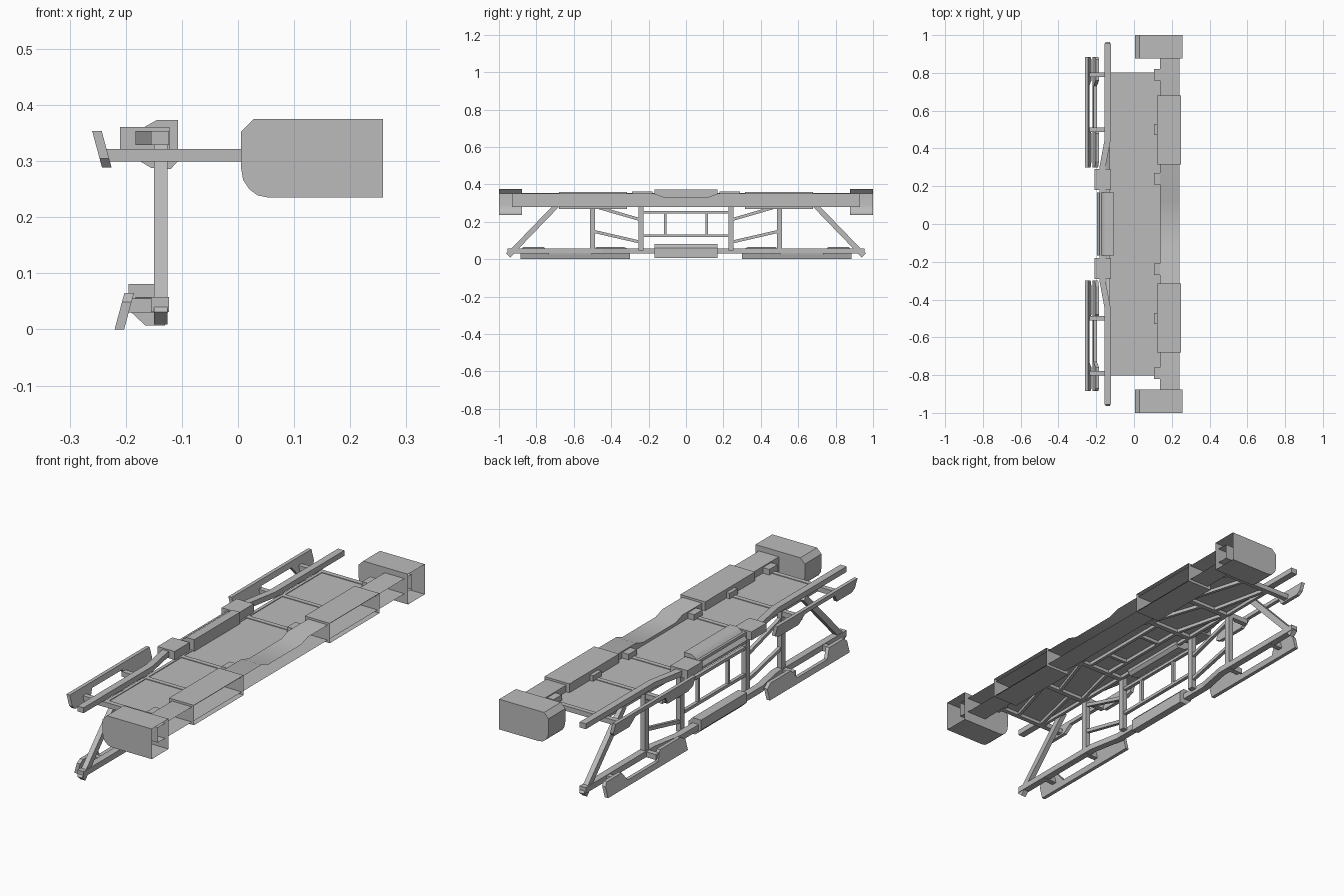
import bpy, bmesh
from mathutils import Vector

if "Cube" in bpy.data.objects:
    bpy.data.objects.remove(bpy.data.objects["Cube"])

grey = bpy.data.materials.new("plain grey")
grey.use_nodes = True
COLOUR = (0.5, 0.5, 0.5, 1)
grey.diffuse_color = COLOUR
grey.node_tree.nodes["Principled BSDF"].inputs["Base Color"].default_value = COLOUR


def finish(name, bm, smooth=False):
    bmesh.ops.recalc_face_normals(bm, faces=bm.faces)
    mesh = bpy.data.meshes.new(name)
    bm.to_mesh(mesh)
    bm.free()
    mesh.materials.append(grey)
    ob = bpy.data.objects.new(name, mesh)
    bpy.context.collection.objects.link(ob)
    if smooth:
        bpy.ops.object.select_all(action="DESELECT")
        bpy.context.view_layer.objects.active = ob
        ob.select_set(True)
        bpy.ops.object.shade_smooth_by_angle()
    return ob


def loft(name, profile, stations, is_open=False, smooth=False):
    """Run an xz profile along y; each station is (y, x shift)."""
    bm = bmesh.new()
    rings = [[bm.verts.new((x + dx, y, z)) for x, z in profile] for y, dx in stations]
    n = len(profile)
    for a, b in zip(rings, rings[1:]):
        for i in range(n - 1 if is_open else n):
            j = (i + 1) % n
            bm.faces.new((a[i], a[j], b[j], b[i]))
    bm.faces.new(rings[0])
    bm.faces.new(rings[-1])
    return finish(name, bm, smooth)


def box(name, x0, x1, y0, y1, z0, z1):
    return loft(name, [(x0, z0), (x1, z0), (x1, z1), (x0, z1)], [(y0, 0), (y1, 0)])


def bar(name, p, q, normal, depth, width):
    """Straight bar from p to q; depth runs along normal."""
    p, q, n = Vector(p), Vector(q), Vector(normal)
    side = (q - p).normalized().cross(n) * width / 2
    n = n * depth / 2
    bm = bmesh.new()
    ends = [[bm.verts.new(c + o) for o in (n + side, n - side, -n - side, side - n)]
            for c in (p, q)]
    for i in range(4):
        j = (i + 1) % 4
        bm.faces.new((ends[0][i], ends[0][j], ends[1][j], ends[1][i]))
    for e in ends:
        bm.faces.new(e)
    return finish(name, bm)


def bumper(name, s, lower):
    """Tilted guard plate: a long strip with a tapered tab at each end."""
    outline = [(.30, .354), (.885, .354), (.885, .305), (.87, .289), (.76, .289),
               (.73, .33), (.51, .33), (.48, .289), (.33, .289), (.30, .305)]
    bm = bmesh.new()
    sides = []
    for thick in (0, .017):
        sides.append([bm.verts.new((-.26 + .04 * lower + thick + (.354 - z) * .27,
                                    s * y, .354 - z if lower else z))
                      for y, z in outline])
    a, b = sides
    for i in range(len(a)):
        j = (i + 1) % len(a)
        bm.faces.new((a[i], a[j], b[j], b[i]))
    bm.faces.new(a)
    bm.faces.new(b)
    return finish(name, bm)


# Hollow spine, open on +x, with a shallow dip in the middle
spine = loft("spine_channel", [(.24, .35), (.138, .35), (.138, .28), (.24, .28)],
             [(y, 0) for y in (-.93, -.17, -.12, .12, .17, .93)], True, True)
for v in spine.data.vertices:
    if abs(v.co.y) < .15 and v.co.z > .34:
        v.co.z = .333

# End pods and duct boxes, also open on +x
pod = [(.258, .375), (.028, .375), (.005, .352), (.005, .29), (.009, .267),
       (.02, .25), (.035, .239), (.055, .235), (.258, .235)]
duct = [(.25, .36), (.122, .36), (.122, .268), (.25, .268)]
for s, side in ((1, "back"), (-1, "front")):
    loft(side + "_pod", pod, [(s * .877, 0), (s, 0)], True, True)
    loft(side + "_duct", duct, [(s * .315, 0), (s * .68, 0)], True)

# Deck plate and the ribs under it
box("deck_plate", -.125, .138, -.8, .8, .314, .319)
box("deck_inner_edge", -.13, -.115, -.8, .8, .299, .322)
box("deck_outer_edge", .12, .138, -.8, .8, .299, .319)
UP, ACROSS = (0, 0, 1), (1, 0, 0)
for x in (-.05, .06):
    bar("deck_runner", (x, -.24, .309), (x, .24, .309), UP, .02, .014)

# Truss, in the plane x = -0.138
TX = -.138
for z in (.125, .25):
    bar("truss_middle_rail", (TX, -.24, z), (TX, .24, z), ACROSS, .016, .014)

for s, side in ((1, "back"), (-1, "front")):
    for y in (.24, .5, .79):
        box(side + "_deck_joist", -.13, .138, s * y - .011, s * y + .011, .299, .322)
        box(side + "_deck_clip", .105, .14, s * y - .03, s * y + .03, .3, .345)
    box(side + "_deck_crossbar", -.05, .06, s * .11 - .007, s * .11 + .007, .299, .315)
    for y0, y1 in ((.25, .49), (.51, .78)):
        for x0, x1 in ((-.05, -.11), (.1, .02)):
            bar(side + "_deck_brace", (x0, s * y0, .309), (x1, s * y1, .309), UP, .02, .014)

    for y in (.24, .5):
        bar(side + "_truss_post", (TX, s * y, .045), (TX, s * y, .34), ACROSS, .024, .028)
    bar(side + "_truss_thin_post", (TX, s * .11, .125), (TX, s * .11, .25), ACROSS, .014, .014)
    bar(side + "_truss_end_brace", (TX, s * .935, .035), (TX, s * .66, .32), ACROSS, .024, .028)
    bar(side + "_truss_upper_brace", (TX, s * .5, .285), (TX, s * .24, .21), ACROSS, .016, .016)
    bar(side + "_truss_lower_brace", (TX, s * .5, .15), (TX, s * .24, .09), ACROSS, .016, .016)
    bar(side + "_truss_foot", (TX, s * .955, .04), (TX, s * .93, .018), ACROSS, .024, .024)

    # Guards and the arms that carry them
    bumper(side + "_upper_guard", s, False)
    bumper(side + "_lower_guard", s, True)
    for y in (.5, .79):
        box(side + "_upper_arm", -.238, -.12, s * y - .012, s * y + .012, .299, .322)
        box(side + "_lower_arm", -.205, -.125, s * y - .012, s * y + .012, .03, .055)

    # Rail clamps beside the upper housing
    box(side + "_rail_clamp", -.21, -.122, s * .235 - .055, s * .235 + .055, .322, .361)

# Long rails that step outward toward the middle
steps = [(-.955, 0), (-.45, 0), (-.3, -.028), (.3, -.028), (.45, 0), (.955, 0)]
for name, z0, z1 in (("upper_rail", .329, .354), ("lower_rail", .031, .058)):
    loft(name, [(-.155, z0), (-.123, z0), (-.123, z1), (-.155, z1)], steps)

# Central housings on both rails
upper = [(-.107, .373), (-.145, .373), (-.165, .362), (-.197, .325), (-.195, .312),
         (-.155, .288), (-.12, .286), (-.107, .3)]
lower = [(-.13, .007), (-.165, .007), (-.195, .035), (-.195, .081), (-.15, .081), (-.13, .06)]
for name, profile in (("upper_housing", upper), ("lower_housing", lower)):
    loft(name, profile, [(-.168, 0), (.168, 0)], False, True)
